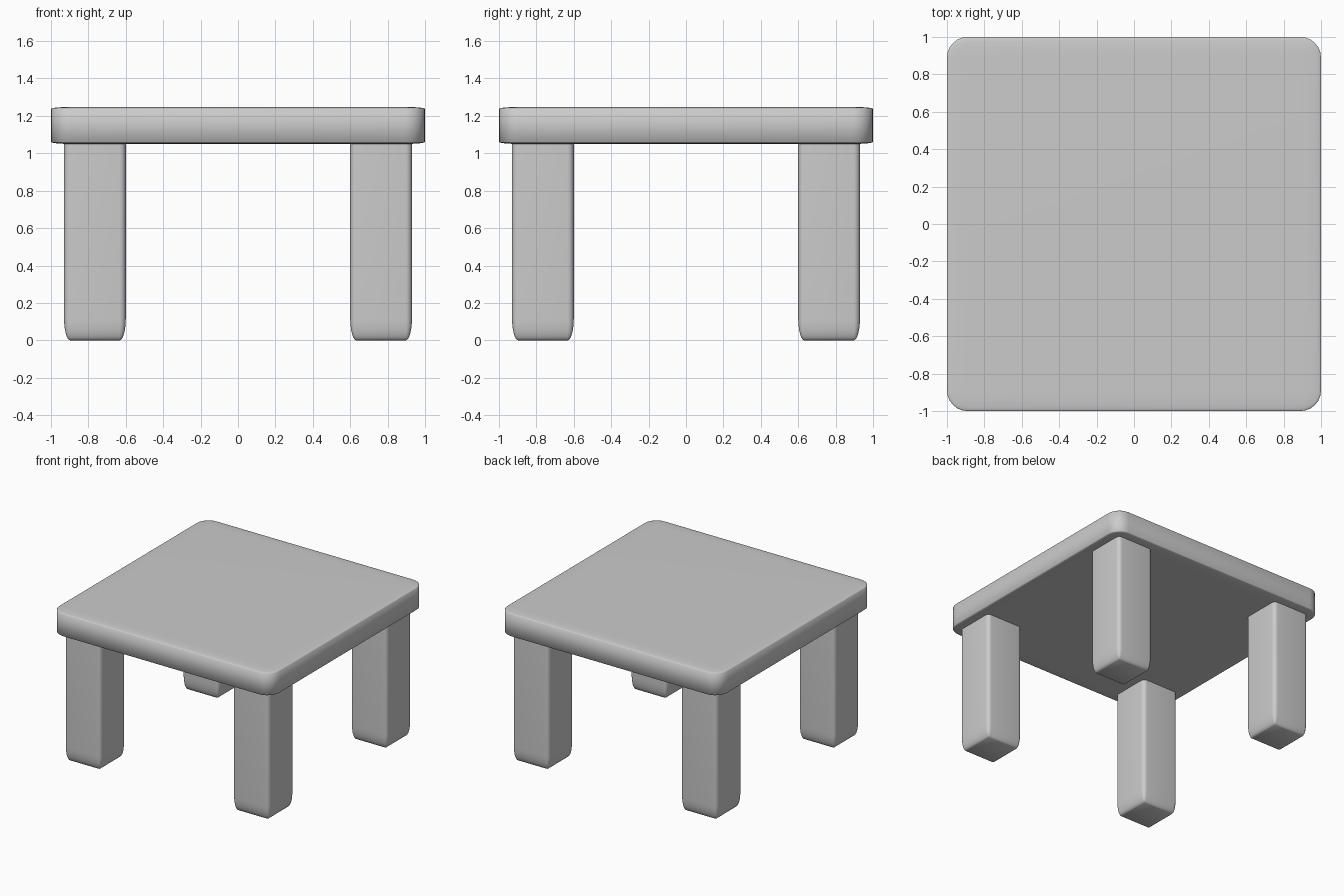
import bpy, bmesh
from mathutils import Matrix

if "Cube" in bpy.data.objects:
    bpy.data.objects.remove(bpy.data.objects["Cube"])


def rounded_block(name, lo, hi, bevel):
    """Bevelled unit cube stretched to the box lo..hi (the rounding stretches with it)."""
    bm = bmesh.new()
    bmesh.ops.create_cube(bm, size=2)
    bmesh.ops.bevel(bm, geom=bm.edges[:], offset=bevel, segments=6,
                    profile=0.5, affect='EDGES', clamp_overlap=True)
    half = [(h - l) / 2 for l, h in zip(lo, hi)]
    mid = [(h + l) / 2 for l, h in zip(lo, hi)]
    bm.transform(Matrix.Translation(mid) @ Matrix.Diagonal((*half, 1)))
    for f in bm.faces:
        f.smooth = True
    mesh = bpy.data.meshes.new(name)
    bm.to_mesh(mesh)
    bm.free()
    ob = bpy.data.objects.new(name, mesh)
    bpy.context.collection.objects.link(ob)
    return ob


# Table top
rounded_block("table_top", (-1, -1, 1.05), (1, 1, 1.248), 0.11)

# Four legs, their upper ends set into the top
for side, sx in (("left", -1), ("right", 1)):
    for end, sy in (("front", -1), ("back", 1)):
        x, y = 0.765 * sx, 0.765 * sy
        rounded_block(f"{end}_{side}_leg", (x - 0.165, y - 0.165, 0),
                      (x + 0.165, y + 0.165, 1.16), 0.2)
